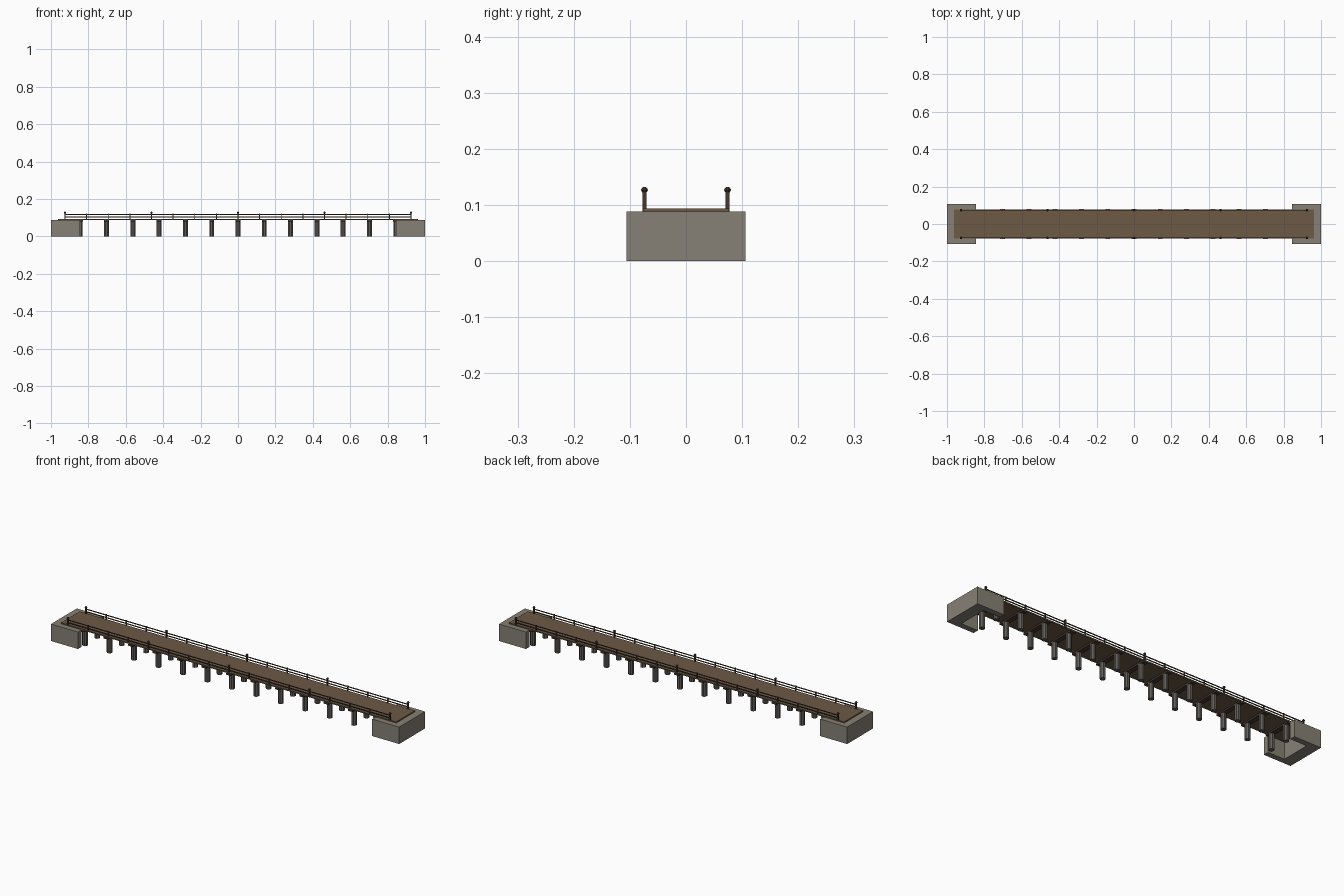
import bpy, bmesh, math
from mathutils import Matrix

if "Cube" in bpy.data.objects:
    bpy.data.objects.remove(bpy.data.objects["Cube"])


def material(name, rgb):
    m = bpy.data.materials.new(name)
    m.diffuse_color = (*rgb, 1)
    m.use_nodes = True
    m.node_tree.nodes["Principled BSDF"].inputs["Base Color"].default_value = m.diffuse_color
    return m


STONE = material("stone", (0.24, 0.22, 0.18))
PLANK = material("plank_wood", (0.15, 0.10, 0.06))
DARK = material("dark_wood", (0.06, 0.04, 0.03))
PILE = material("pile_grey", (0.12, 0.11, 0.10))


def finish(name, bm, mat):
    me = bpy.data.meshes.new(name)
    bmesh.ops.recalc_face_normals(bm, faces=bm.faces[:])
    bm.to_mesh(me)
    bm.free()
    me.materials.append(mat)
    ob = bpy.data.objects.new(name, me)
    bpy.context.collection.objects.link(ob)
    return ob


def add_box(bm, x0, x1, y0, y1, z0, z1):
    mat = Matrix.Translation(((x0 + x1) / 2, (y0 + y1) / 2, (z0 + z1) / 2))
    mat = mat @ Matrix.Diagonal((x1 - x0, y1 - y0, z1 - z0, 1))
    bmesh.ops.create_cube(bm, size=1, matrix=mat)


def add_cyl(bm, x, y, z0, z1, r0, r1, sides):
    mat = Matrix.Translation((x, y, (z0 + z1) / 2))
    mat = mat @ Matrix.Rotation(math.pi / sides, 4, 'Z')
    bmesh.ops.create_cone(bm, cap_ends=True, segments=sides, radius1=r0,
                          radius2=r1, depth=z1 - z0, matrix=mat)


TOP = 0.088       # abutment top and deck underside
SIDE = 0.074      # railing offset

# U-shaped stone abutments, open towards the span
for side, label in ((-1, "left"), (1, "right")):
    bm = bmesh.new()
    outline = [(1, -0.106), (1, 0.106), (0.845, 0.106), (0.845, 0.077),
               (0.94, 0.077), (0.94, -0.077), (0.845, -0.077), (0.845, -0.106)]
    face = bm.faces.new([bm.verts.new((side * x, y, 0)) for x, y in outline])
    ext = bmesh.ops.extrude_face_region(bm, geom=[face])
    verts = [v for v in ext["geom"] if isinstance(v, bmesh.types.BMVert)]
    bmesh.ops.translate(bm, verts=verts, vec=(0, 0, TOP))
    finish(label + "_abutment", bm, STONE)

# Walking deck
bm = bmesh.new()
add_box(bm, -0.963, 0.963, -0.077, 0.077, TOP, 0.094)
finish("deck", bm, PLANK)

# Pile bents: two piles and a cross beam each
piles, caps = bmesh.new(), bmesh.new()
for i in range(-6, 7):
    x = i * 0.1405
    for y in (-0.05, 0.05):
        add_cyl(piles, x, y, 0, 0.081, 0.014, 0.014, 8)
    reach = 0.076 if abs(i) == 6 else 0.081
    add_box(caps, x - 0.013, x + 0.013, -reach, reach, 0.080, TOP)
finish("piles", piles, PILE)
finish("cross_beams", caps, DARK)

# Railings on both sides
for side, label in ((-1, "front"), (1, "back")):
    y = side * SIDE
    posts, knobs, rails = bmesh.new(), bmesh.new(), bmesh.new()
    for i in range(-8, 9):
        x = i * 0.1156
        tall = i % 4 == 0
        h = 0.0035 if tall else 0.0025
        add_box(posts, x - h, x + h, y - h, y + h, TOP, 0.124 if tall else 0.121)
        if tall:
            # Faceted lozenge cap
            add_cyl(knobs, x, y, 0.122, 0.127, 0.004, 0.007, 8)
            add_cyl(knobs, x, y, 0.127, 0.132, 0.007, 0.003, 8)
    for z in (0.104, 0.117):
        add_box(rails, -0.925, 0.925, y - 0.002, y + 0.002, z - 0.002, z + 0.002)
    finish(label + "_railing_posts", posts, DARK)
    finish(label + "_post_caps", knobs, DARK)
    finish(label + "_rails", rails, DARK)
